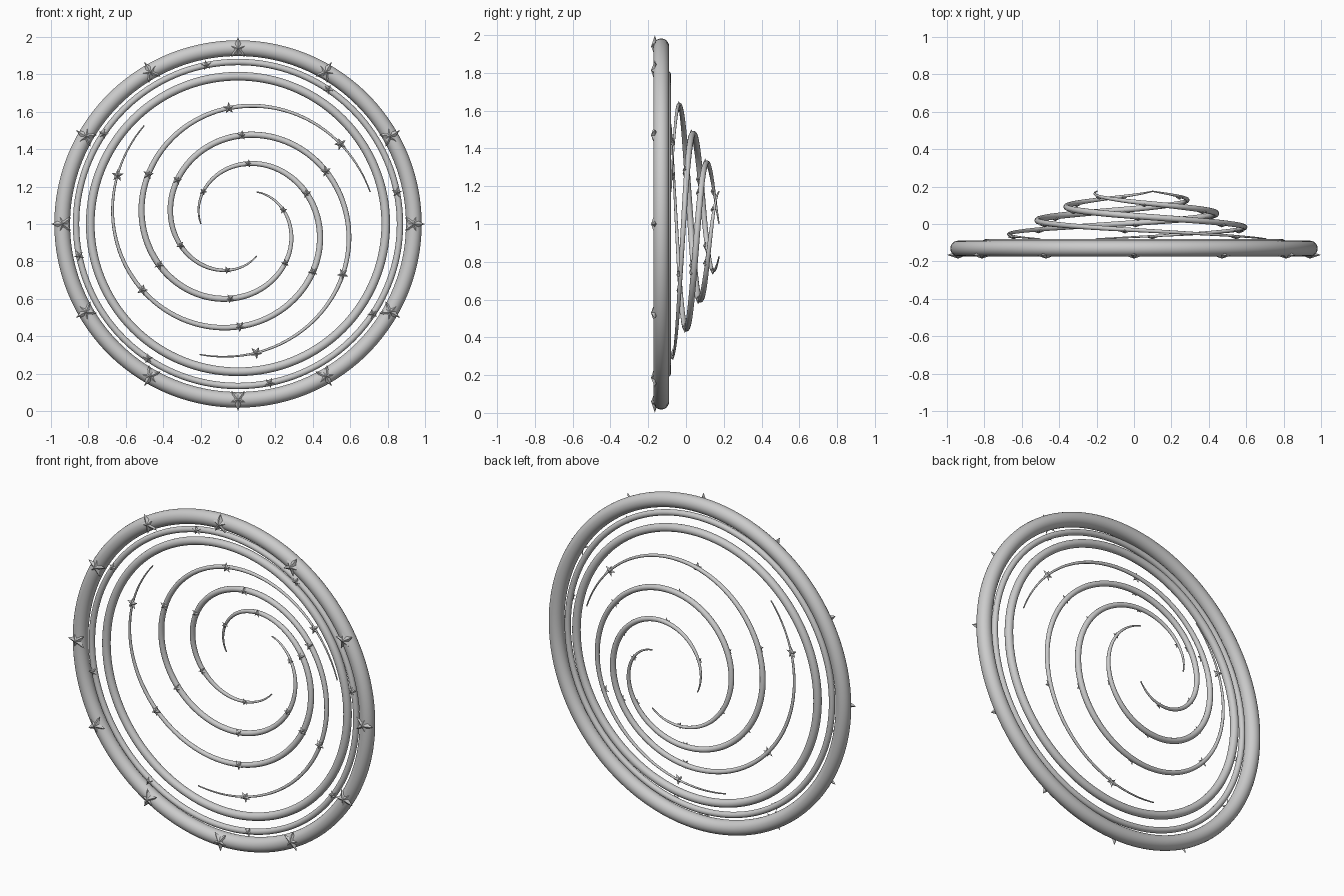
import bpy, bmesh
from math import sin, cos, pi, radians

if "Cube" in bpy.data.objects:
    bpy.data.objects.remove(bpy.data.objects["Cube"])

CZ = 1.0  # height of the common centre


def ring(name, major, minor, y):
    bpy.ops.mesh.primitive_torus_add(major_radius=major, minor_radius=minor,
                                     major_segments=160, minor_segments=24,
                                     location=(0, y, CZ), rotation=(pi / 2, 0, 0))
    ob = bpy.context.object
    ob.name = name
    bpy.ops.object.shade_smooth()
    return ob


def add_star(bm, r, ang, y, size, thick):
    """Faceted five-point star, one tip pointing outward from the centre."""
    cx, cz = r * cos(ang), CZ + r * sin(ang)
    front = bm.verts.new((cx, y - thick, cz))
    back = bm.verts.new((cx, y + thick, cz))
    rim = []
    for i in range(10):
        s = size if i % 2 == 0 else size * 0.45
        a = ang + i * pi / 5
        rim.append(bm.verts.new((cx + s * cos(a), y, cz + s * sin(a))))
    for i in range(10):
        a, b = rim[i], rim[(i + 1) % 10]
        bm.faces.new((front, a, b))
        bm.faces.new((back, b, a))


def finish(bm, name):
    bmesh.ops.recalc_face_normals(bm, faces=bm.faces)
    me = bpy.data.meshes.new(name)
    bm.to_mesh(me)
    bm.free()
    ob = bpy.data.objects.new(name, me)
    bpy.context.collection.objects.link(ob)


# Three concentric rings
ring("outer_ring", 0.94, 0.042, -0.131)
ring("middle_ring", 0.866, 0.017, -0.13)
ring("inner_ring", 0.79, 0.023, -0.103)

# Stars on the outer and middle rings
bm = bmesh.new()
for k in range(12):
    add_star(bm, 0.94, k * pi / 6, -0.165, 0.06, 0.02)
finish(bm, "outer_ring_stars")

bm = bmesh.new()
for k in range(8):
    add_star(bm, 0.866, radians(11.25 + 45 * k), -0.145, 0.028, 0.011)
finish(bm, "middle_ring_stars")

# Three tapered spiral arms forming a cone toward the back
SWEEP = radians(406.4)


def arm(t, start):
    return (0.727 - 0.529 * t, start + SWEEP * t,
            -0.08 + 0.255 * t, 0.0035 + 0.0135 * sin(pi * t))


N = 150
for k in range(3):
    start = radians(13.6 + 120 * k)
    cu = bpy.data.curves.new("spiral_arm_%d" % (k + 1), 'CURVE')
    cu.dimensions = '3D'
    cu.bevel_depth = 1.0
    cu.bevel_resolution = 4
    cu.use_fill_caps = True
    sp = cu.splines.new('POLY')
    sp.points.add(N)
    for i, p in enumerate(sp.points):
        r, a, y, w = arm(i / N, start)
        p.co = (r * cos(a), y, CZ + r * sin(a), 1)
        p.radius = w
    sp.use_smooth = True
    ob = bpy.data.objects.new(cu.name, cu)
    bpy.context.collection.objects.link(ob)
    bpy.ops.object.select_all(action='DESELECT')
    ob.select_set(True)
    bpy.context.view_layer.objects.active = ob
    bpy.ops.object.convert(target='MESH')
    bpy.ops.object.shade_smooth_by_angle(angle=radians(50))

    # Stars strung along the arm, shrinking inward
    bm = bmesh.new()
    for j in range(7):
        t = 0.06 + 0.139 * j
        r, a, y, w = arm(t, start)
        add_star(bm, r, a, y - w * 0.8, 0.035 - 0.015 * t, 0.012)
    finish(bm, "spiral_stars_%d" % (k + 1))
